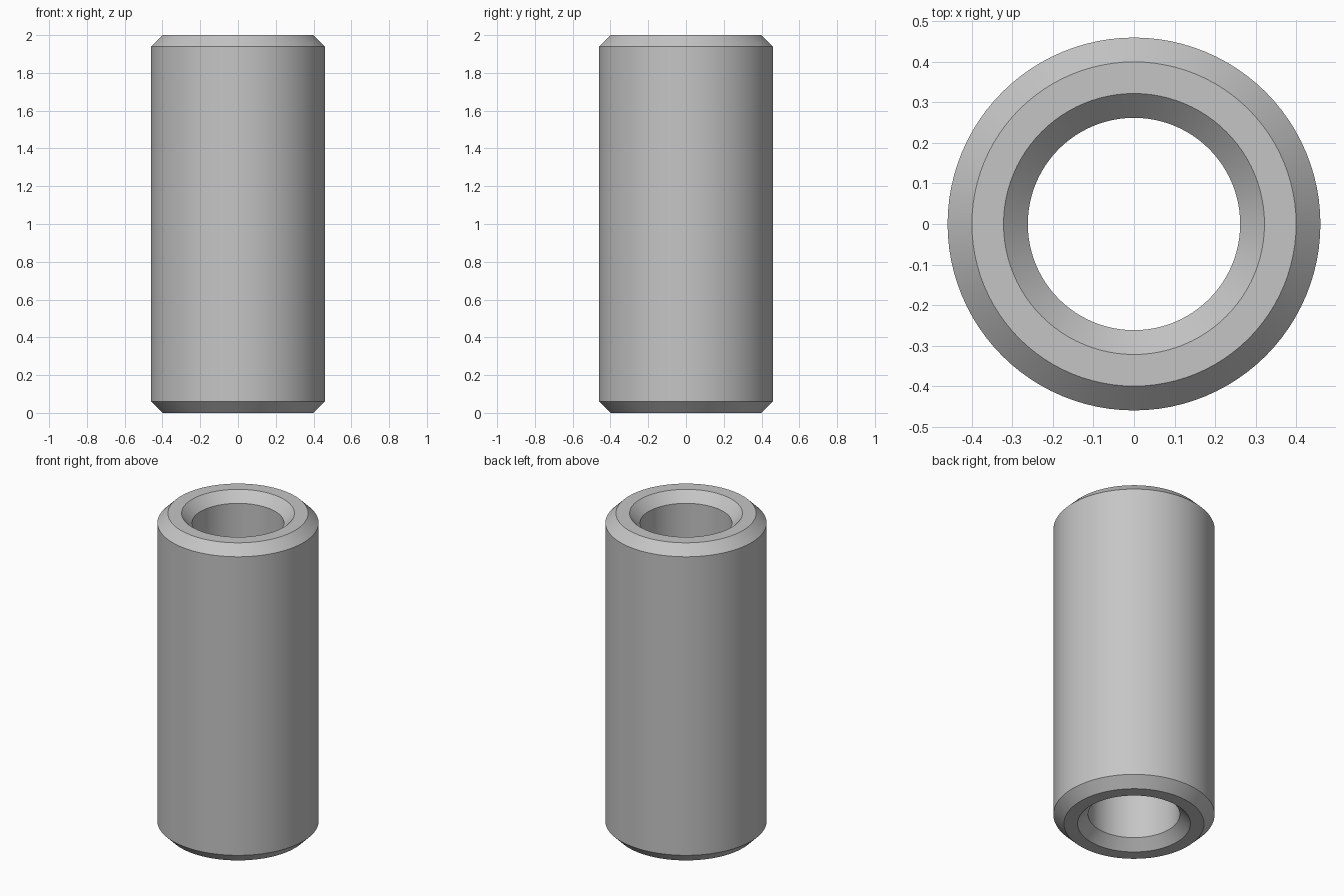
import bpy, bmesh, math
from mathutils import Vector

cube = bpy.data.objects.get("Cube")
if cube:
    bpy.data.objects.remove(cube, do_unlink=True)

HEIGHT, OUTER, BORE, CHAMFER, SIDES = 2.0, 0.46, 0.262, 0.06, 96

# Plain grey metal
grey = bpy.data.materials.new("grey metal")
colour = (0.56, 0.56, 0.56, 1)
grey.diffuse_color = colour
grey.use_nodes = True
grey.node_tree.nodes["Principled BSDF"].inputs["Base Color"].default_value = colour

# Wall cross-section: bottom half, then mirrored to the top
lower = [(BORE, CHAMFER), (BORE + CHAMFER, 0), (OUTER - CHAMFER, 0), (OUTER, CHAMFER)]
profile = lower + [(r, HEIGHT - z) for r, z in reversed(lower)]

# Sleeve: cross-section spun round the vertical axis
bm = bmesh.new()
verts = [bm.verts.new((r, 0, z)) for r, z in profile]
edges = [bm.edges.new((a, b)) for a, b in zip(verts, verts[1:] + verts[:1])]
bmesh.ops.spin(bm, geom=verts + edges, cent=Vector(), axis=(0, 0, 1),
               angle=math.tau, steps=SIDES, use_merge=True)
bmesh.ops.remove_doubles(bm, verts=bm.verts, dist=0.0001)
bmesh.ops.recalc_face_normals(bm, faces=bm.faces)
mesh = bpy.data.meshes.new("sleeve")
bm.to_mesh(mesh)
bm.free()
mesh.materials.append(grey)

sleeve = bpy.data.objects.new("sleeve", mesh)
bpy.context.collection.objects.link(sleeve)
bpy.ops.object.select_all(action="DESELECT")
sleeve.select_set(True)
bpy.context.view_layer.objects.active = sleeve
bpy.ops.object.shade_smooth_by_angle(angle=math.radians(30))
